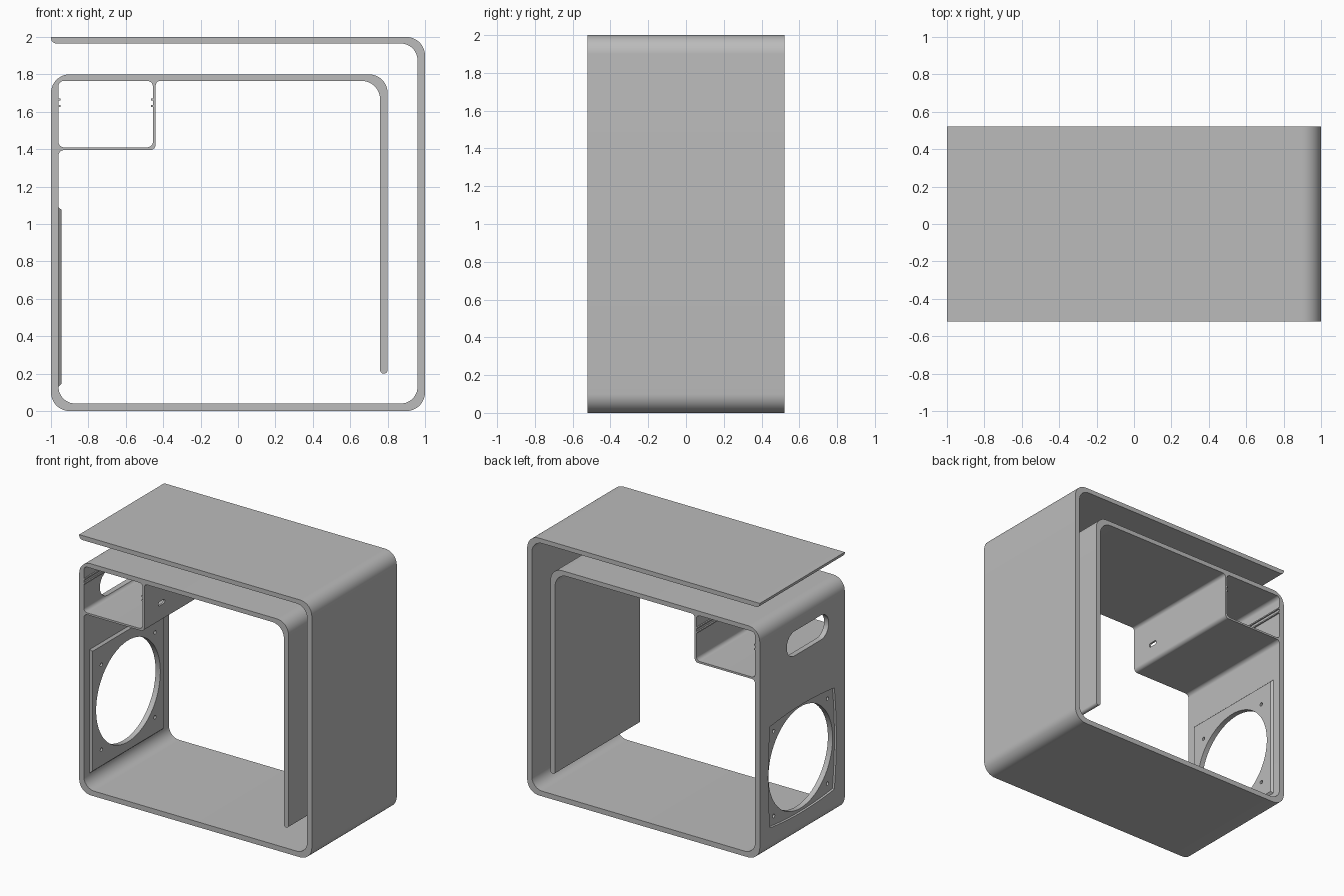
import bpy, bmesh, math
from mathutils import Vector, Matrix

if "Cube" in bpy.data.objects:
    bpy.data.objects.remove(bpy.data.objects["Cube"], do_unlink=True)

DEPTH = 0.522
FAN_Z = 0.6
grey = bpy.data.materials.new("plain grey")
grey.use_nodes = True
tone = (0.5, 0.5, 0.5, 1)
grey.diffuse_color = tone
grey.node_tree.nodes["Principled BSDF"].inputs["Base Color"].default_value = tone


def rounded(corners, steps=12):
    """Polygon whose corners (x, z, radius) are replaced by arcs."""
    pts = []
    for i, (x, z, r) in enumerate(corners):
        p = Vector((x, z))
        if r == 0:
            pts.append(p)
            continue
        a = (Vector(corners[i - 1][:2]) - p).normalized()
        b = (Vector(corners[(i + 1) % len(corners)][:2]) - p).normalized()
        c = p + (a + b) * r
        for k in range(steps + 1):
            t = k / steps * math.pi / 2
            pts.append(c - b * r * math.cos(t) - a * r * math.sin(t))
    return pts


def make(name, bm):
    bmesh.ops.recalc_face_normals(bm, faces=bm.faces)
    me = bpy.data.meshes.new(name)
    bm.to_mesh(me)
    bm.free()
    me.materials.append(grey)
    ob = bpy.data.objects.new(name, me)
    bpy.context.collection.objects.link(ob)
    return ob


def prism_x(name, pts, x0, x1, y=0, z=0, taper=1):
    """Prism along x through a (y, z) outline; taper scales the x1 end."""
    bm = bmesh.new()
    a = [bm.verts.new((x0, y + p[0], z + p[1])) for p in pts]
    b = [bm.verts.new((x1, y + p[0] * taper, z + p[1] * taper)) for p in pts]
    bm.faces.new(a)
    bm.faces.new(b)
    for i in range(len(pts)):
        j = (i + 1) % len(pts)
        bm.faces.new((a[i], a[j], b[j], b[i]))
    return make(name, bm)


def circle(r, n=64):
    return [(r * math.cos(k * math.tau / n), r * math.sin(k * math.tau / n)) for k in range(n)]


def capsule(half, r):
    return [(x + math.copysign(half - r, x), z) for x, z in
            ((r * math.cos(t), r * math.sin(t)) for t in
             (math.tau * (k + 0.5) / 32 for k in range(32)))]


def bulged_square(half, bulge, n=10):
    pts = []
    for q in range(4):
        for k in range(n):
            t = 2 * k / n - 1
            v = Vector((half + bulge * (1 - t * t), half * t))
            pts.append(Matrix.Rotation(q * math.pi / 2, 2) @ v)
    return pts


def boolean(target, tool, operation):
    m = target.modifiers.new(operation.lower(), "BOOLEAN")
    m.operation, m.object, m.solver = operation, tool, "EXACT"
    bpy.context.view_layer.objects.active = target
    bpy.ops.object.modifier_apply(modifier=m.name)
    bpy.data.objects.remove(tool, do_unlink=True)


# Wrapped shell: one folded strip, with the compartment as a second loop
strip = rounded([
    (-1, 2, 0), (1, 2, .1), (1, 0, .1), (-1, 0, .1), (-1, 1.8, .1),
    (.8, 1.8, .1), (.8, .2, .019), (.76, .2, .019), (.76, 1.765, .1),
    (-.44, 1.765, .025), (-.44, 1.395, .03), (-.96, 1.395, .03),
    (-.96, .04, .09), (.96, .04, .09), (.96, 1.965, .09), (-1, 1.965, .03)])
compartment = rounded([(-.96, 1.41, .03), (-.455, 1.41, .03),
                       (-.455, 1.765, .03), (-.96, 1.765, .03)])
curve = bpy.data.curves.new("strip_profile", "CURVE")
curve.dimensions, curve.fill_mode, curve.extrude = "2D", "BOTH", DEPTH
for loop in (strip, compartment):
    sp = curve.splines.new("POLY")
    sp.points.add(len(loop) - 1)
    for point, p in zip(sp.points, loop):
        point.co = (p.x, p.y, 0, 1)
    sp.use_cyclic_u = True
profile = bpy.data.objects.new("strip_profile", curve)
bpy.context.collection.objects.link(profile)
bpy.context.view_layer.update()
solid = bpy.data.meshes.new_from_object(
    profile.evaluated_get(bpy.context.evaluated_depsgraph_get()))
bm = bmesh.new()
bm.from_mesh(solid)
bm.transform(Matrix.Rotation(math.pi / 2, 4, "X"))
bmesh.ops.remove_doubles(bm, verts=bm.verts, dist=1e-5)
shell = make("wrapped_shell", bm)
bpy.data.objects.remove(profile, do_unlink=True)
bpy.data.meshes.remove(solid)

# Fan mount: raised pad inside, shallow dished recess outside
pad = [(-.46, -.49), (.46, -.49), (.46, .49), (-.46, .49)]
boolean(shell, prism_x("fan_pad", pad, -.97, -.944, z=FAN_Z + .01, taper=.95), "UNION")
boolean(shell, prism_x("fan_recess", bulged_square(.395, .025), -1.01, -.985, z=FAN_Z, taper=.99),
        "DIFFERENCE")

# Fan opening, screw holes, hand slot and cable slot
boolean(shell, prism_x("fan_opening", circle(.394, 96), -1.1, -.9, z=FAN_Z), "DIFFERENCE")
for sy in (-1, 1):
    for sz in (-1, 1):
        boolean(shell, prism_x("screw_hole", circle(.014, 16), -1.1, -.9,
                               sy * .33, FAN_Z + sz * .33), "DIFFERENCE")
boolean(shell, prism_x("hand_slot", capsule(.258, .096), -1.1, -.9, -.067, 1.525), "DIFFERENCE")
boolean(shell, prism_x("cable_slot", capsule(.04, .016), -.5, -.4, -.31, 1.54), "DIFFERENCE")

# Slim guide rails on both compartment walls
rail = [(-DEPTH, -.005), (DEPTH, -.005), (DEPTH, .005), (-DEPTH, .005)]
for side, x in (("left_wall", -.957), ("divider", -.459)):
    for level, z in (("upper", 1.665), ("lower", 1.631)):
        prism_x(f"{level}_rail_{side}", rail, x - .007, x + .007, z=z)

# Smooth bends, crisp edges
bpy.ops.object.select_all(action="DESELECT")
shell.select_set(True)
bpy.context.view_layer.objects.active = shell
bpy.ops.object.shade_smooth_by_angle(angle=math.radians(30))
